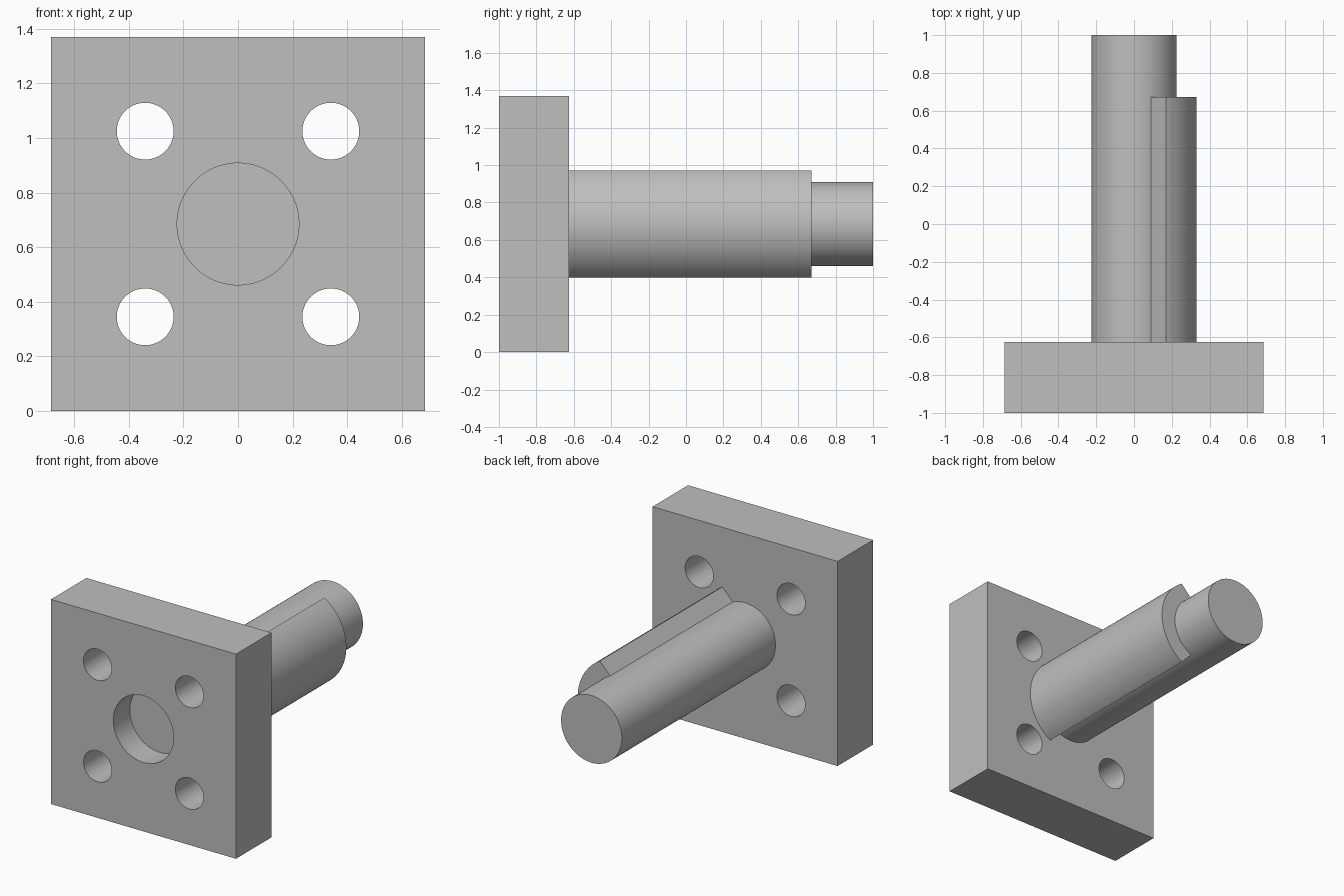
import bpy, bmesh, math
from mathutils import Vector

cube = bpy.data.objects.get("Cube")
if cube:
    bpy.data.objects.remove(cube, do_unlink=True)

MID = 0.685          # half plate width, also the axis height
BACK = -0.625        # rear face of the plate
SHAFT_R = 0.225

grey = bpy.data.materials.new("light grey metal")
grey.use_nodes = True
colour = (0.52, 0.52, 0.52, 1)
grey.diffuse_color = colour
grey.node_tree.nodes["Principled BSDF"].inputs["Base Color"].default_value = colour


def activate(ob):
    bpy.ops.object.select_all(action="DESELECT")
    ob.select_set(True)
    bpy.context.view_layer.objects.active = ob


def finish(ob):
    ob.data.materials.clear()
    ob.data.materials.append(grey)
    activate(ob)
    bpy.ops.object.shade_smooth_by_angle(angle=math.radians(30))


def rod(name, radius, y0, y1, x=0, z=MID):
    """Cylinder lying along y."""
    bpy.ops.mesh.primitive_cylinder_add(
        vertices=96, radius=radius, depth=y1 - y0,
        location=(x, (y0 + y1) / 2, z), rotation=(math.pi / 2, 0, 0))
    ob = bpy.context.object
    ob.name = name
    return ob


# Square flange plate
bpy.ops.mesh.primitive_cube_add(size=1, location=(0, (BACK - 1) / 2, MID))
plate = bpy.context.object
plate.name = "flange_plate"
plate.scale = (2 * MID, BACK + 1, 2 * MID)
bpy.ops.object.transform_apply(location=False, rotation=False, scale=True)

# Four through holes and the blind front bore
cutters = [rod("hole_cutter", 0.104, -1.2, -0.4, sx * 0.34, MID + sz * 0.34)
           for sx in (-1, 1) for sz in (-1, 1)]
cutters.append(rod("bore_cutter", 0.223, -1.2, -0.825))
for cutter in cutters:
    cutter.hide_render = True
    activate(plate)
    mod = plate.modifiers.new("cut", "BOOLEAN")
    mod.operation = "DIFFERENCE"
    mod.solver = "EXACT"
    mod.object = cutter
    bpy.ops.object.modifier_apply(modifier=mod.name)
    bpy.data.objects.remove(cutter, do_unlink=True)
finish(plate)

# Round shaft
finish(rod("shaft", SHAFT_R, BACK - 0.005, 1))

# Partial sleeve wrapped round the +x side of the shaft, ends cut at 45 degrees
bm = bmesh.new()
STEPS = 48


def arc(radius, half_angle):
    angles = [math.radians(half_angle) * (2 * i / STEPS - 1) for i in range(STEPS + 1)]
    return [bm.verts.new((radius * math.cos(a), BACK, MID + radius * math.sin(a)))
            for a in angles]


outer = arc(0.332, 59.5)
inner = arc(SHAFT_R - 0.001, 66.2)
faces = [bm.faces.new((outer[i], outer[i + 1], inner[i + 1], inner[i]))
         for i in range(STEPS)]
grown = bmesh.ops.extrude_face_region(bm, geom=faces, use_keep_orig=True)["geom"]
bmesh.ops.translate(bm, vec=Vector((0, 0.672 - BACK, 0)),
                    verts=[g for g in grown if isinstance(g, bmesh.types.BMVert)])
bmesh.ops.recalc_face_normals(bm, faces=bm.faces)
mesh = bpy.data.meshes.new("partial_sleeve")
bm.to_mesh(mesh)
bm.free()
sleeve = bpy.data.objects.new("partial_sleeve", mesh)
bpy.context.collection.objects.link(sleeve)
finish(sleeve)
